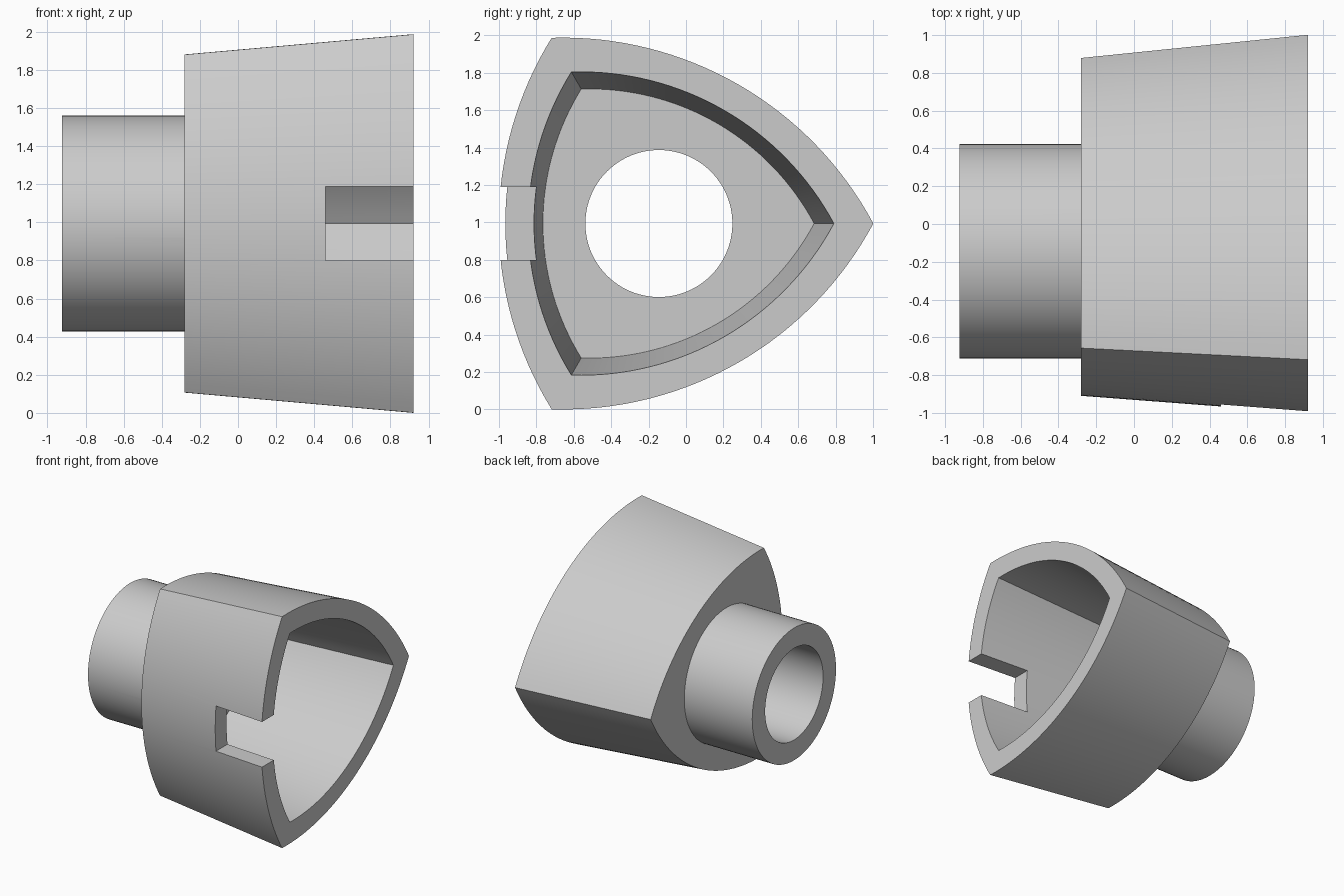
import bpy, bmesh, math
from mathutils import Matrix, Vector

cube = bpy.data.objects.get("Cube")
if cube:
    bpy.data.objects.remove(cube, do_unlink=True)

AXIS_Y, AXIS_Z = -0.145, 0.994      # centre line, running along x
BACK, RIM, FLOOR = -0.28, 0.922, -0.25
HALF, BULGE, SEGS = 0.993, 0.283, 32

grey = bpy.data.materials.new("light grey")
grey.use_nodes = True
grey.diffuse_color = (0.6, 0.6, 0.6, 1)
grey.node_tree.nodes["Principled BSDF"].inputs["Base Color"].default_value = (0.6, 0.6, 0.6, 1)


def make_object(name, bm):
    bmesh.ops.recalc_face_normals(bm, faces=bm.faces)
    mesh = bpy.data.meshes.new(name)
    bm.to_mesh(mesh)
    bm.free()
    mesh.materials.append(grey)
    obj = bpy.data.objects.new(name, mesh)
    bpy.context.collection.objects.link(obj)
    return obj


def bulged_triangle():
    """Outline of an equilateral triangle with sides bowed outwards."""
    radius = (HALF ** 2 + BULGE ** 2) / (2 * BULGE)
    span = math.asin(HALF / radius)
    offset = HALF / math.sqrt(3) + BULGE - radius
    points = []
    for side in range(3):
        turn = math.pi + side * math.tau / 3
        for i in range(SEGS):
            a = turn - span + 2 * span * i / SEGS
            points.append((offset * math.cos(turn) + radius * math.cos(a),
                           offset * math.sin(turn) + radius * math.sin(a)))
    return points


def tapered_prism(name, x0, scale0, x1, scale1):
    bm = bmesh.new()
    rings = [[bm.verts.new((x, AXIS_Y + y * s, AXIS_Z + z * s)) for y, z in bulged_triangle()]
             for x, s in ((x0, scale0), (x1, scale1))]
    n = len(rings[0])
    for i in range(n):
        j = (i + 1) % n
        bm.faces.new((rings[0][i], rings[0][j], rings[1][j], rings[1][i]))
    for ring in rings:
        bm.faces.new(ring)
    return make_object(name, bm)


def cylinder(name, radius, x0, x1):
    bm = bmesh.new()
    place = Matrix.Translation(((x0 + x1) / 2, AXIS_Y, AXIS_Z)) @ Matrix.Rotation(math.pi / 2, 4, 'Y')
    bmesh.ops.create_cone(bm, cap_ends=True, segments=96, radius1=radius, radius2=radius,
                          depth=x1 - x0, matrix=place)
    return make_object(name, bm)


def box(name, low, high):
    bm = bmesh.new()
    low, high = Vector(low), Vector(high)
    bmesh.ops.create_cube(bm, size=1, matrix=Matrix.Translation((low + high) / 2)
                          @ Matrix.Diagonal((*(high - low), 1)))
    return make_object(name, bm)


def combine(target, tool, operation):
    mod = target.modifiers.new("cut", 'BOOLEAN')
    mod.operation, mod.solver, mod.object = operation, 'EXACT', tool
    bpy.context.view_layer.objects.active = target
    bpy.ops.object.modifier_apply(modifier=mod.name)
    bpy.data.objects.remove(tool, do_unlink=True)


# Flared three-sided cup
body = tapered_prism("socket_body", BACK, 0.893, RIM, 1.0)

# Hollow cup interior, carried past the rim along the same taper
inner_rim, inner_floor, extra = 0.816, 0.724, 0.1
slope = (inner_rim - inner_floor) / (RIM - FLOOR)
combine(body, tapered_prism("cavity_cutter", FLOOR, inner_floor,
                            RIM + extra, inner_rim + slope * extra), 'DIFFERENCE')

# Round hub behind the cup, bored right through
combine(body, cylinder("hub", 0.568, -0.925, -0.265), 'UNION')
combine(body, cylinder("bore_cutter", 0.393, -1.1, 0), 'DIFFERENCE')

# Notch in the front wall, open at the rim
combine(body, box("notch_cutter", (0.46, -1.2, 0.8), (1.1, -0.6, 1.188)), 'DIFFERENCE')

# Smooth curved walls, sharp corners
bpy.ops.object.select_all(action='DESELECT')
body.select_set(True)
bpy.context.view_layer.objects.active = body
bpy.ops.object.shade_smooth_by_angle(angle=math.radians(30))
